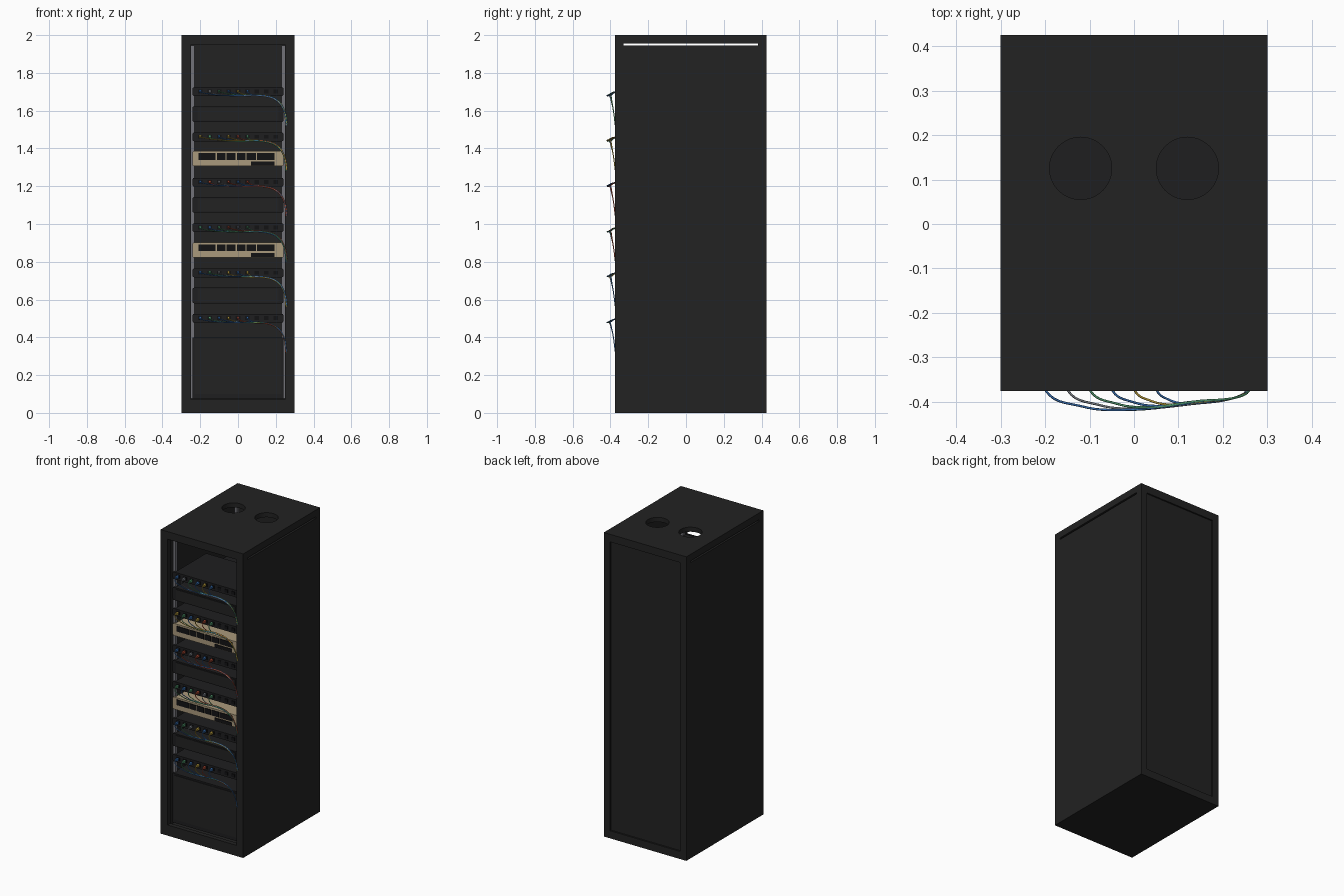
import bpy, bmesh, random
from mathutils import Vector

if "Cube" in bpy.data.objects:
    bpy.data.objects.remove(bpy.data.objects["Cube"])

random.seed(4)


def mat(name, r, g, b):
    m = bpy.data.materials.new(name)
    m.diffuse_color = (r, g, b, 1)
    m.use_nodes = True
    m.node_tree.nodes["Principled BSDF"].inputs["Base Color"].default_value = m.diffuse_color
    return m


CASE = mat("case_black", 0.016, 0.016, 0.016)
DEVICE = mat("device_charcoal", 0.013, 0.013, 0.014)
PORT = mat("port_black", 0.006, 0.006, 0.007)
RAIL = mat("rail_grey", 0.17, 0.17, 0.19)
BEIGE = mat("switch_beige", 0.40, 0.32, 0.20)
CABLES = {
    "blue": mat("cable_blue", 0.04, 0.17, 0.48),
    "green": mat("cable_green", 0.09, 0.35, 0.17),
    "yellow": mat("cable_yellow", 0.55, 0.38, 0.05),
    "red": mat("cable_red", 0.50, 0.08, 0.04),
    "grey": mat("cable_grey", 0.22, 0.24, 0.27),
}


def box(name, x, y, z, material, corner=0.0):
    """Box from (min, max) ranges; corner rounds the edges running along y."""
    bm = bmesh.new()
    bmesh.ops.create_cube(bm, size=1)
    for v in bm.verts:
        v.co = Vector([(r[0] + r[1]) / 2 + c * (r[1] - r[0]) for c, r in zip(v.co, (x, y, z))])
    if corner:
        edges = [e for e in bm.edges if abs(e.verts[0].co.y - e.verts[1].co.y) > 1e-5]
        bmesh.ops.bevel(bm, geom=edges, offset=corner, segments=2, profile=0.5, affect='EDGES')
    me = bpy.data.meshes.new(name)
    bm.to_mesh(me)
    bm.free()
    ob = bpy.data.objects.new(name, me)
    me.materials.append(material)
    bpy.context.collection.objects.link(ob)
    return ob


def cut(target, cutter):
    bpy.context.view_layer.objects.active = target
    mod = target.modifiers.new("cut", 'BOOLEAN')
    mod.operation = 'DIFFERENCE'
    mod.solver = 'EXACT'
    mod.object = cutter
    bpy.ops.object.modifier_apply(modifier=mod.name)
    bpy.data.objects.remove(cutter)


# Cabinet: hollow, open at the front, recessed rear door, side slots, fan holes
cabinet = box("cabinet", (-0.3, 0.3), (-0.375, 0.425), (0, 2), CASE)
cut(cabinet, box("cavity", (-0.275, 0.275), (-0.345, 0.395), (0.04, 1.97), CASE))
cut(cabinet, box("front_opening", (-0.25, 0.25), (-0.5, -0.3), (0.07, 1.95), CASE))
cut(cabinet, box("rear_recess", (-0.255, 0.255), (0.415, 0.5), (0.05, 1.95), CASE))
cut(cabinet, box("side_slots", (-0.5, 0.5), (-0.33, 0.38), (1.945, 1.956), CASE))
for s in (-1, 1):
    bpy.ops.mesh.primitive_cylinder_add(vertices=48, radius=0.07, depth=0.2,
                                        location=(0.12 * s, 0.125, 2))
    cut(cabinet, bpy.context.object)

# Mounting rails, front and back
for s, side in ((-1, "left"), (1, "right")):
    xs = sorted((0.231 * s, 0.249 * s))
    box("front_rail_" + side, xs, (-0.322, -0.30), (0.075, 1.945), RAIL)
    box("rear_rail_" + side, xs, (0.32, 0.34), (0.075, 1.945), RAIL)

FRONT = -0.335
PANELS = [0.5 + 0.24 * i for i in range(6)]
STARTS = [-0.2 + 0.05 * i for i in range(6)]


def unit(name, z0, z1, material, depth):
    """Rack device: face plate with rounded ears and a narrower body behind."""
    box(name + "_face", (-0.241, 0.241), (FRONT, FRONT + 0.012), (z0, z1), material, 0.008)
    box(name + "_body", (-0.228, 0.228), (FRONT + 0.01, FRONT + depth),
        (z0 + 0.002, z1 - 0.002), material)


def plate(name, x, z, material, y=FRONT):
    box(name, x, (y - 0.004, y + 0.001), z, material)


# Patch panels with a row of sockets
for i, zc in enumerate(PANELS):
    unit(f"patch_panel_{i}", zc - 0.022, zc + 0.024, DEVICE, 0.33)
    for j in range(9):
        x = -0.2 + 0.05 * j
        plate(f"socket_{i}_{j}", (x - 0.012, x + 0.012), (zc - 0.008, zc + 0.012), PORT)

# Plain servers
for i, z in enumerate((0.58, 1.06, 1.54)):
    unit(f"server_{i}", z, z + 0.083, DEVICE, 0.55)
    plate(f"server_bezel_{i}", (-0.215, 0.215), (z + 0.008, z + 0.075), CASE)

# Beige switches with port windows and a lower bay
for i, z in enumerate((0.822, 1.306)):
    unit(f"switch_{i}", z, z + 0.08, BEIGE, 0.45)
    edges = [-0.213, -0.115, -0.063, -0.009, 0.042, 0.098, 0.197]
    for j, (a, b) in enumerate(zip(edges, edges[1:])):
        plate(f"switch_window_{i}_{j}", (a + 0.003, b - 0.003), (z + 0.034, z + 0.069), PORT)
    plate(f"switch_bay_{i}", (0.068, 0.192), (z + 0.004, z + 0.025), PORT)

# Power unit at the bottom
box("power_unit", (-0.241, 0.241), (FRONT, 0.25), (0.075, 0.4), DEVICE)
plate("power_unit_cover", (-0.23, 0.23), (0.1, 0.39), CASE)

# Cable looms: one curve object per colour
looms = {}
for key, m in CABLES.items():
    cu = bpy.data.curves.new(key + "_cables", 'CURVE')
    cu.dimensions = '3D'
    cu.bevel_depth = 0.0026
    cu.bevel_resolution = 1
    cu.resolution_u = 7
    cu.use_fill_caps = True
    cu.materials.append(m)
    looms[key] = cu
    bpy.context.collection.objects.link(bpy.data.objects.new(key + "_cables", cu))


def cable(key, pts):
    sp = looms[key].splines.new('BEZIER')
    sp.bezier_points.add(len(pts) - 1)
    for bp, p in zip(sp.bezier_points, pts):
        bp.co = p
        bp.handle_left_type = bp.handle_right_type = 'AUTO'


MIX = [
    ["blue", "green", "blue", "yellow", "red", "blue"],
    ["blue", "green", "grey", "yellow", "blue", "yellow"],
    ["green", "blue", "green", "red", "grey", "green"],
    ["blue", "red", "grey", "red", "blue", "red"],
    ["yellow", "green", "blue", "yellow", "red", "green"],
    ["blue", "grey", "green", "blue", "yellow", "blue"],
]
for i, zc in enumerate(PANELS):
    for j, x0 in enumerate(STARTS):
        sag = -0.418 + 0.003 * j          # shorter cables bulge out less
        span = 0.18 - x0
        d = random.uniform(-0.003, 0.003)
        key = MIX[i][j]
        cable(key, [
            (x0, FRONT + 0.002, zc + 0.003),
            (x0 + 0.002, -0.375, zc - 0.002 + d),
            (x0 + 0.22 * span, sag + 0.008, zc - 0.016 + d),
            (x0 + 0.45 * span, sag, zc - 0.02 + d),
            (0.15, -0.4 + d, zc - 0.024 + d),
            (0.205 + d, -0.395 + d / 2, zc - 0.045 + d),
            (0.24 + d, -0.386, zc - 0.09),
            (0.257 + d, -0.374, zc - 0.175 + 2 * d),
        ])
        # Plug at the socket
        box(f"plug_{i}_{j}", (x0 - 0.006, x0 + 0.006), (FRONT - 0.025, FRONT),
            (zc - 0.004, zc + 0.01), CABLES[key])
